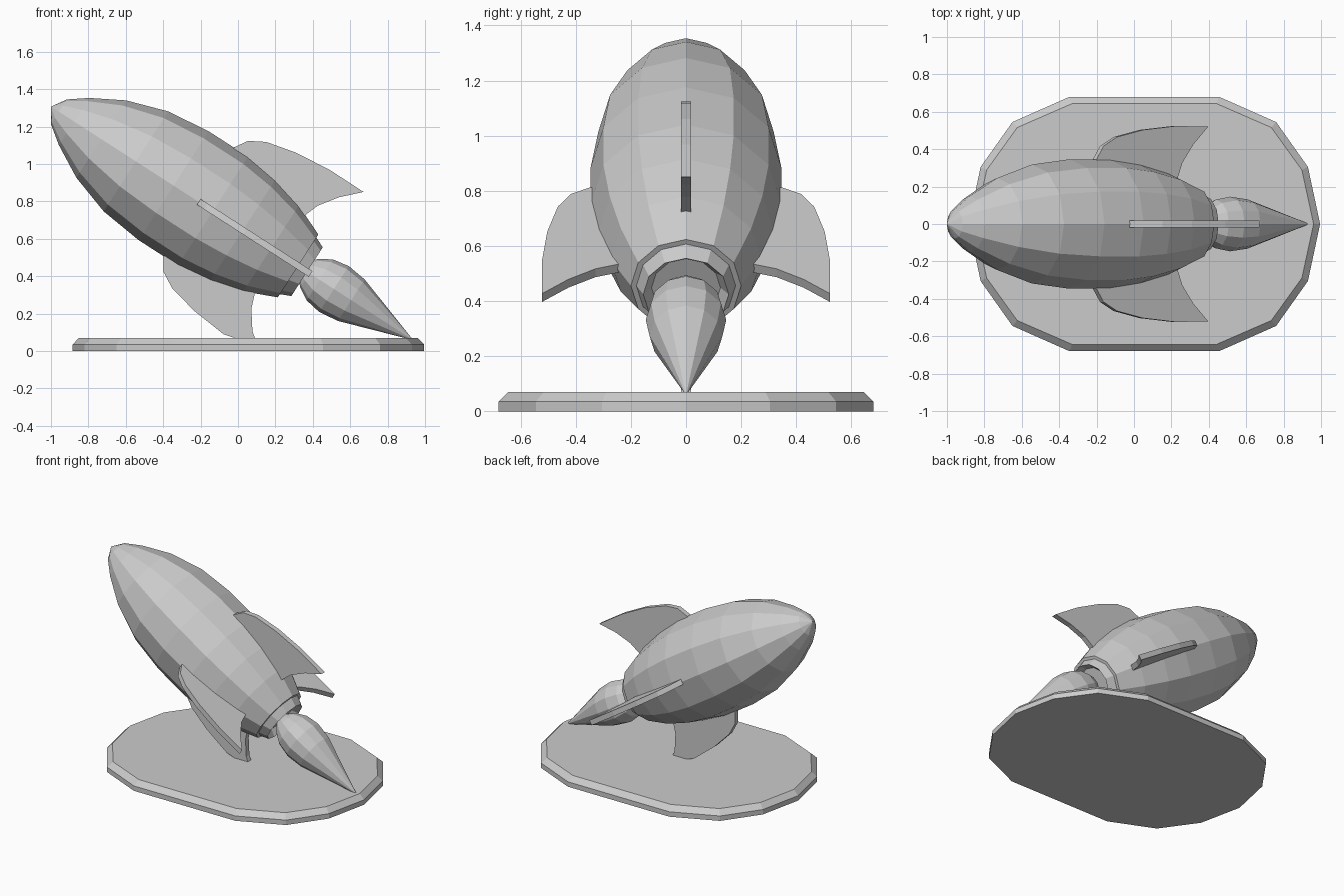
import bpy, bmesh
from math import sin, cos, pi, radians
from mathutils import Matrix, Vector

if "Cube" in bpy.data.objects:
    bpy.data.objects.remove(bpy.data.objects["Cube"])

SIDES = 12
# Rocket frame: local x runs from the nose tip back along the tilted axis
TILT = Matrix.Translation((-1, 0, 1.307)) @ Matrix.Rotation(radians(32.8), 4, 'Y')


def finish(name, bm):
    bmesh.ops.recalc_face_normals(bm, faces=bm.faces)
    mesh = bpy.data.meshes.new(name)
    bm.to_mesh(mesh)
    bm.free()
    obj = bpy.data.objects.new(name, mesh)
    bpy.context.collection.objects.link(obj)
    return obj


def bridge(bm, a, b):
    n = len(a)
    for i in range(n):
        bm.faces.new((a[i], a[(i + 1) % n], b[(i + 1) % n], b[i]))


def lathe(name, profile):
    """Revolve (distance along axis, radius) points; both ends close to a point."""
    bm = bmesh.new()
    rings = []
    for s, r in profile[1:-1]:
        rings.append([bm.verts.new((s, r * sin(2 * pi * i / SIDES), r * cos(2 * pi * i / SIDES)))
                      for i in range(SIDES)])
    for a, b in zip(rings, rings[1:]):
        bridge(bm, a, b)
    for (s, _), ring in ((profile[0], rings[0]), (profile[-1], rings[-1])):
        tip = bm.verts.new((s, 0, 0))
        for i in range(SIDES):
            bm.faces.new((tip, ring[i], ring[(i + 1) % SIDES]))
    bm.transform(TILT)
    return finish(name, bm)


def fin(name, angle):
    """Swept fin plate, turned around the rocket axis."""
    outline = [(0.94, 0.30), (0.941, 0.348), (0.985, 0.417), (1.07, 0.465), (1.235, 0.503),
               (1.436, 0.523), (1.652, 0.522), (1.557, 0.427), (1.486, 0.328),
               (1.457, 0.249), (1.45, 0.20)]
    bm = bmesh.new()
    sides = [[bm.verts.new((s, y, r)) for s, r in outline] for y in (-0.018, 0.018)]
    for loop in sides:
        bm.faces.new(loop)
    bridge(bm, *sides)
    bm.transform(TILT @ Matrix.Rotation(radians(angle), 4, 'X'))
    # The lowest fin is sunk into the stand without poking through it
    for v in bm.verts:
        v.co.z = max(v.co.z, 0.03)
    return finish(name, bm)


# Hull, nozzle and exhaust flame
lathe("rocket_body", [(0, 0), (0.05, 0.078), (0.147, 0.15), (0.32, 0.246), (0.54, 0.318),
                      (0.78, 0.346), (1.03, 0.346), (1.22, 0.32), (1.40, 0.273),
                      (1.572, 0.20), (1.572, 0)])
lathe("nozzle", [(1.56, 0), (1.56, 0.18), (1.572, 0.18), (1.629, 0.155),
                 (1.585, 0.125), (1.585, 0)])
lathe("flame", [(1.58, 0), (1.60, 0.045), (1.645, 0.092), (1.71, 0.13), (1.80, 0.146),
                (1.91, 0.132), (2.03, 0.092), (2.305, 0)])

# Four fins around the hull
for label, angle in (("top", 0), ("left", 90), ("bottom", 180), ("right", 270)):
    fin(label + "_fin", angle)

# Oval stand with a bevelled top edge
quarter = [(0.94, 0), (0.875, 0.305), (0.705, 0.545), (0.40, 0.68)]
half = quarter + [(-x, y) for x, y in reversed(quarter)]
oval = half + [(x, -y) for x, y in reversed(half[1:-1])]
bm = bmesh.new()
rings = [[bm.verts.new((0.055 + x * kx, y * ky, z)) for x, y in oval]
         for kx, ky, z in ((1, 1, 0), (1, 1, 0.035), (0.963, 0.947, 0.07))]
for a, b in zip(rings, rings[1:]):
    bridge(bm, a, b)
bm.faces.new(rings[0])
bm.faces.new(rings[-1])
finish("stand", bm)
